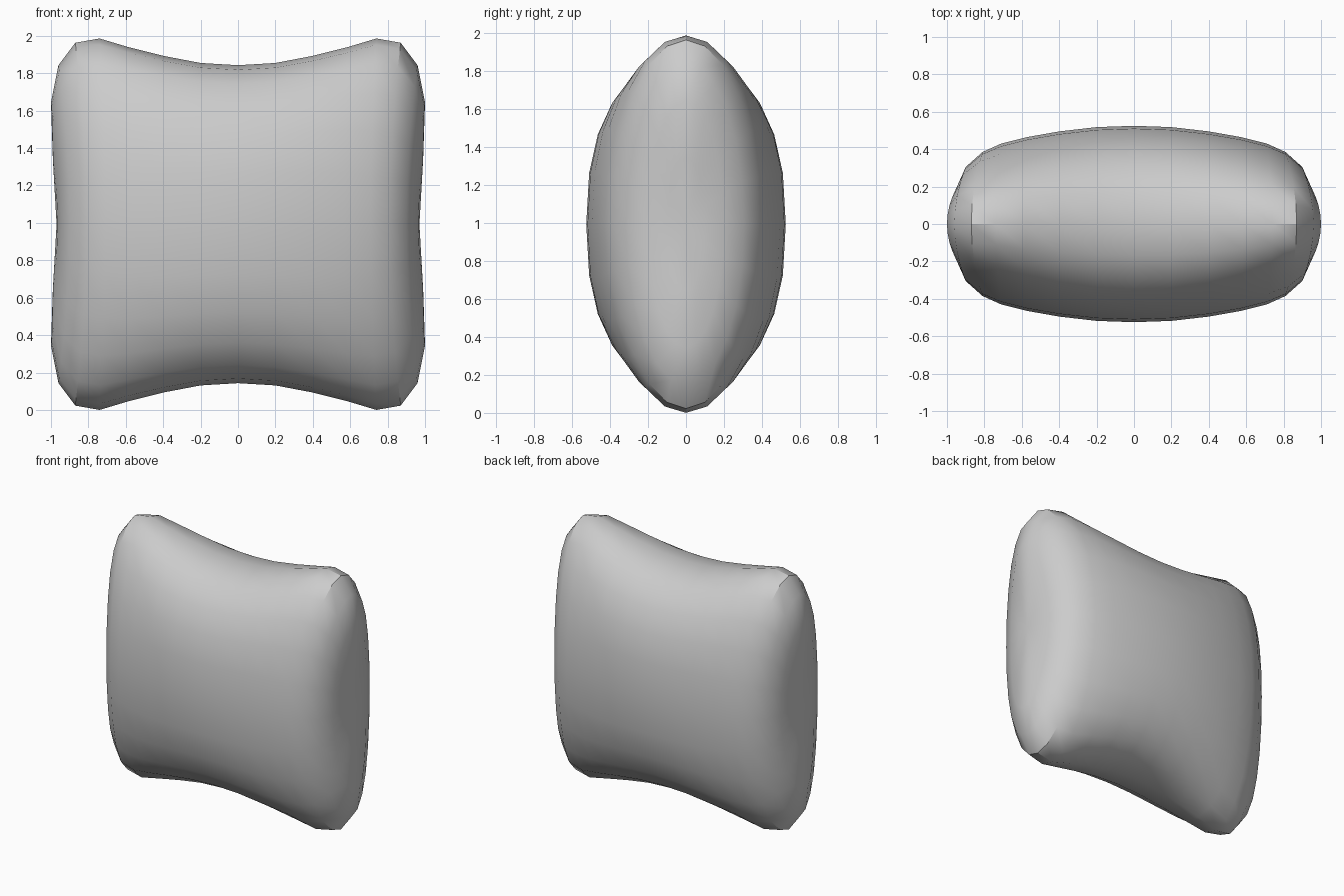
import bpy, bmesh
from math import cos, sin, pi

if "Cube" in bpy.data.objects:
    bpy.data.objects.remove(bpy.data.objects["Cube"])

N = 24
# Half sections from the centre outwards:
# x at mid height, x at top tip, half height, half thickness, roundness exponent
half = [
    (0.00, 0.00, 0.85, 0.525, 2.35),
    (0.20, 0.20, 0.862, 0.518, 2.35),
    (0.40, 0.40, 0.90, 0.495, 2.3),
    (0.57, 0.58, 0.945, 0.465, 2.2),
    (0.71, 0.74, 0.993, 0.43, 2.0),
    (0.81, 0.87, 0.97, 0.385, 2.0),
    (0.90, 0.96, 0.85, 0.305, 2.0),
    (0.945, 1.00, 0.65, 0.20, 2.0),
    (0.965, 0.99, 0.35, 0.10, 2.0),
]


def power(v, e):
    return abs(v) ** e * (1 if v >= 0 else -1)


def ring(bm, side, xm, xt, h, w, n):
    verts = []
    for k in range(N):
        a = 2 * pi * k / N
        s = power(sin(a), 2 / n)
        x = side * (xm + (xt - xm) * s * s)
        verts.append(bm.verts.new((x, w * power(cos(a), 2 / n), 0.993 + h * s)))
    return verts


# Cushion body: lens-shaped sections swept across the width
bm = bmesh.new()
rings = [ring(bm, -1, *s) for s in reversed(half[1:])]
rings += [ring(bm, 1, *s) for s in half]
for a, b in zip(rings, rings[1:]):
    for k in range(N):
        j = (k + 1) % N
        bm.faces.new((a[k], a[j], b[j], b[k]))

# Shallow dished end panels
for side, r in ((-1, rings[0]), (1, rings[-1])):
    tip = bm.verts.new((side * 0.97, 0, 0.993))
    for k in range(N):
        bm.faces.new((r[k], r[(k + 1) % N], tip))
bmesh.ops.recalc_face_normals(bm, faces=bm.faces)

mesh = bpy.data.meshes.new("cushion")
bm.to_mesh(mesh)
bm.free()
cushion = bpy.data.objects.new("cushion", mesh)
bpy.context.collection.objects.link(cushion)
bpy.context.view_layer.objects.active = cushion
cushion.select_set(True)
bpy.ops.object.shade_smooth_by_angle(angle=pi / 6)
